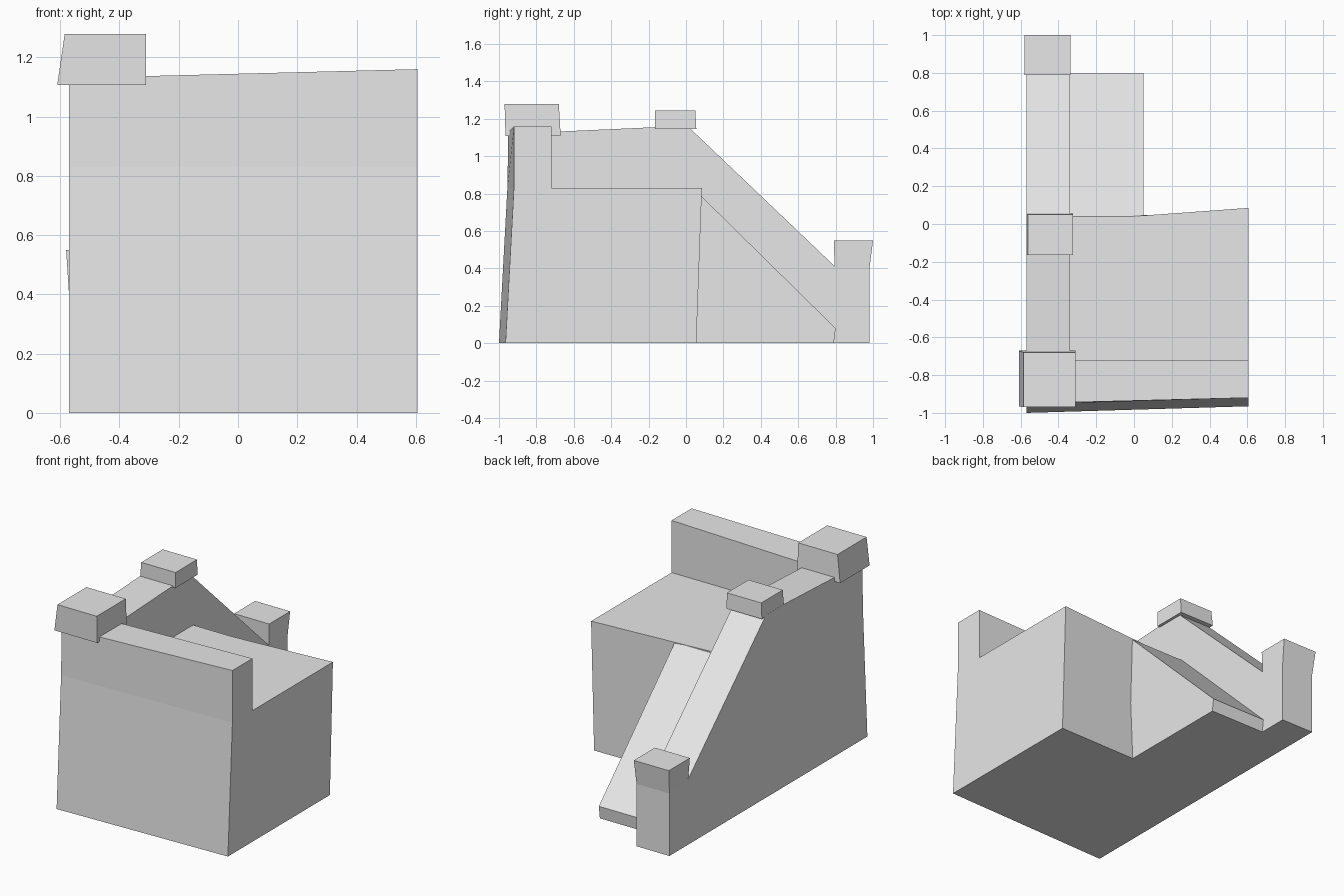
import bpy
import bmesh

old = bpy.data.objects.get("Cube")
if old:
    bpy.data.objects.remove(old, do_unlink=True)

stone = bpy.data.materials.new("plain grey stone")
stone.use_nodes = True
GREY = (0.8, 0.8, 0.8, 1)
stone.diffuse_color = GREY
stone.node_tree.nodes["Principled BSDF"].inputs["Base Color"].default_value = GREY


def loft(name, *rings):
    """Closed solid skinned through rings of matching corner points."""
    bm = bmesh.new()
    loops = [[bm.verts.new(p) for p in ring] for ring in rings]
    n = len(loops[0])
    for a, b in zip(loops, loops[1:]):
        for i in range(n):
            j = (i + 1) % n
            bm.faces.new((a[i], a[j], b[j], b[i]))
    bm.faces.new(loops[0])
    bm.faces.new(loops[-1])
    bmesh.ops.recalc_face_normals(bm, faces=bm.faces)
    mesh = bpy.data.meshes.new(name)
    bm.to_mesh(mesh)
    bm.free()
    mesh.materials.append(stone)
    obj = bpy.data.objects.new(name, mesh)
    bpy.context.collection.objects.link(obj)
    return obj


def rect(x0, x1, y0, y1, z):
    return [(x0, y0, z), (x1, y0, z), (x1, y1, z), (x0, y1, z)]


def prism(name, x0, x1, profile):
    """Side profile of (y, z) points carried across x."""
    return loft(name, *[[(x, y, z) for y, z in profile] for x in (x0, x1)])


OUT, INN, END = -0.57, -0.34, 0.605   # outer wall face, inner wall face, far end
DECK = 0.83

# Main block with its leaning front and slightly twisted back
loft("platform_block",
     [(OUT, -1, 0), (END, -0.965, 0), (END, 0.055, 0), (OUT, 0.04, 0)],
     [(OUT, -0.955, DECK), (END, -0.92, DECK), (END, 0.085, DECK), (OUT, 0, DECK)])

# Front parapet, rising gently towards the far end
loft("front_parapet",
     [(OUT, -0.955, DECK), (END, -0.92, DECK), (END, -0.72, DECK), (OUT, -0.72, DECK)],
     [(OUT, -0.95, 1.13), (END, -0.92, 1.16), (END, -0.72, 1.16), (OUT, -0.72, 1.13)])

# Side wall running along the deck and down beside the ramp
prism("side_wall", OUT, INN,
      [(-0.72, DECK), (0, DECK), (0, 0), (0.795, 0), (0.795, 0.412),
       (0.015, 1.155), (-0.165, 1.155), (-0.72, 1.13)])

# Solid ramp down from the deck
prism("ramp", INN, 0.05,
      [(0, 0), (0.79, 0), (0.8, 0.08), (0.04, 0.828), (0, 0.828)])

# End post with a flared head
loft("end_post",
     rect(OUT, INN, 0.795, 0.98, 0),
     rect(OUT, INN, 0.795, 0.98, 0.395),
     rect(-0.58, -0.335, 0.79, 1.0, 0.55))

# Cap stones on the wall
loft("corner_cap",
     rect(-0.61, -0.31, -0.965, -0.67, 1.107),
     rect(-0.585, -0.31, -0.97, -0.68, 1.278))
loft("middle_cap",
     rect(-0.57, -0.322, -0.165, 0.055, 1.146),
     rect(-0.562, -0.322, -0.165, 0.05, 1.244))
